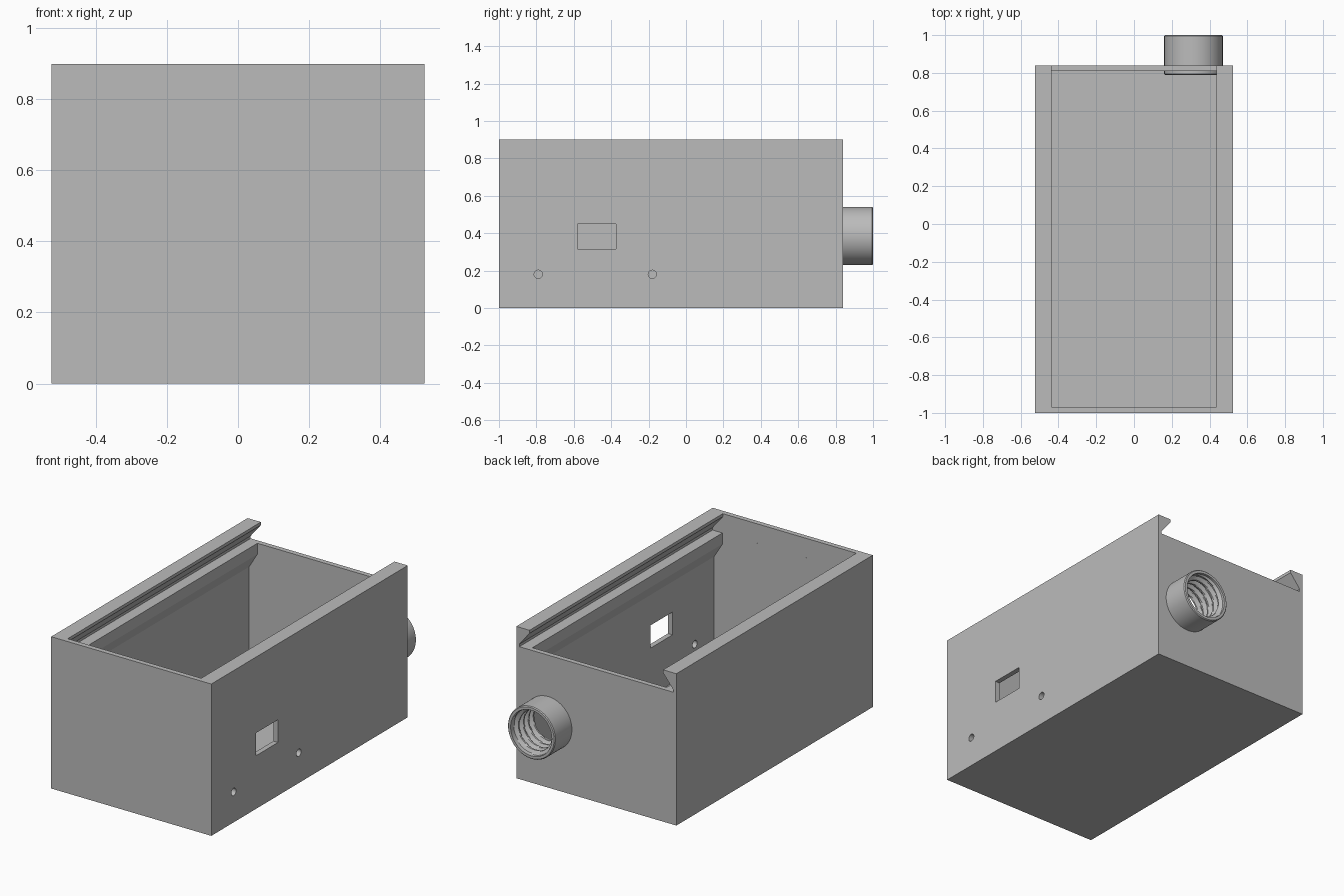
import bpy, bmesh, math

if "Cube" in bpy.data.objects:
    bpy.data.objects.remove(bpy.data.objects["Cube"])

grey = bpy.data.materials.new("plain grey")
grey.diffuse_color = (0.5, 0.5, 0.5, 1)
grey.use_nodes = True
grey.node_tree.nodes["Principled BSDF"].inputs["Base Color"].default_value = grey.diffuse_color


def make(name, bm):
    bmesh.ops.recalc_face_normals(bm, faces=bm.faces)
    me = bpy.data.meshes.new(name)
    bm.to_mesh(me)
    bm.free()
    ob = bpy.data.objects.new(name, me)
    bpy.context.collection.objects.link(ob)
    me.materials.append(grey)
    return ob


def prism(name, pts, a, b, axis="y"):
    """Extrude a 2D outline from a to b, along y (outline x,z) or x (outline y,z)."""
    bm = bmesh.new()
    at = (lambda p, t: (p[0], t, p[1])) if axis == "y" else (lambda p, t: (t, p[0], p[1]))
    r0 = [bm.verts.new(at(p, a)) for p in pts]
    r1 = [bm.verts.new(at(p, b)) for p in pts]
    n = len(pts)
    bm.faces.new(r0)
    bm.faces.new(r1)
    for i in range(n):
        bm.faces.new((r0[i], r0[(i + 1) % n], r1[(i + 1) % n], r1[i]))
    return make(name, bm)


def circle(cx, cz, r, n):
    return [(cx + r * math.cos(2 * math.pi * i / n), cz + r * math.sin(2 * math.pi * i / n))
            for i in range(n)]


def mirrored(half):
    return half + [(-x, z) for x, z in reversed(half)]


# box body
PX, PZ = 0.315, 0.385
body = prism("box_body", mirrored([(0.525, 0), (0.525, 0.9)]), -1, 0.84)

cutters = [
    # inner space, narrowing to the ledges under the lid
    prism("cavity_cutter", mirrored([(0.495, 0.03), (0.495, 0.63), (0.44, 0.72), (0.44, 0.84)]), -0.97, 0.81),
    # dovetail slot for a sliding lid, open at the back
    prism("lid_slot_cutter", mirrored([(0.505, 0.785), (0.505, 0.80), (0.438, 0.882), (0.438, 1.0)]), -0.9701, 0.95),
    # opening behind the threaded socket
    prism("socket_cutter", circle(PX, PZ, 0.145, 64), 0.75, 0.9),
    # window and screw holes in the right wall
    prism("window_cutter", [(-0.58, 0.315), (-0.375, 0.315), (-0.375, 0.45), (-0.58, 0.45)], 0.46, 0.6, "x"),
    prism("screw_hole_cutter", circle(-0.79, 0.18, 0.022, 32), 0.46, 0.6, "x"),
    prism("screw_hole_cutter", circle(-0.18, 0.18, 0.022, 32), 0.46, 0.6, "x"),
]
bpy.context.view_layer.objects.active = body
for c in cutters:
    c.hide_render = True
    m = body.modifiers.new(c.name, "BOOLEAN")
    m.operation = "DIFFERENCE"
    m.solver = "EXACT"
    m.object = c
    bpy.ops.object.modifier_apply(modifier=m.name)
for c in cutters:
    bpy.data.objects.remove(c)

# threaded socket: outer tube and a bore with a helical thread
N, PITCH, ROOT, CREST = 72, 0.046, 0.135, 0.114
Y0, Y1 = 0.79, 1.0


def bore(y, t):
    ph = ((y - Y0) / PITCH + t) % 1.0
    wave = min(1, max(0, 2.2 * (1 - abs(2 * ph - 1)) - 0.6))
    fade = min(1, max(0, (Y1 - 0.015 - y) / 0.015))
    return ROOT - (ROOT - CREST) * wave * fade


rows = [(Y0, lambda y, t: 0.150), (Y0 + 0.005, lambda y, t: 0.155),
        (Y1 - 0.005, lambda y, t: 0.155), (Y1, lambda y, t: 0.150)]
STEPS = 44
rows += [(Y1 + (Y0 - Y1) * k / STEPS, bore) for k in range(STEPS + 1)]
bm = bmesh.new()
rings = []
for y, f in rows:
    ring = []
    for i in range(N):
        a = 2 * math.pi * i / N
        r = f(y, i / N)
        ring.append(bm.verts.new((PX + r * math.cos(a), y, PZ + r * math.sin(a))))
    rings.append(ring)
for k in range(len(rings)):
    p, q = rings[k], rings[(k + 1) % len(rings)]
    for i in range(N):
        j = (i + 1) % N
        bm.faces.new((p[i], p[j], q[j], q[i]))
socket = make("threaded_socket", bm)

# smooth the round surfaces, keep hard edges
for ob in (body, socket):
    bpy.ops.object.select_all(action="DESELECT")
    ob.select_set(True)
    bpy.context.view_layer.objects.active = ob
    bpy.ops.object.shade_smooth_by_angle(angle=math.radians(30))
